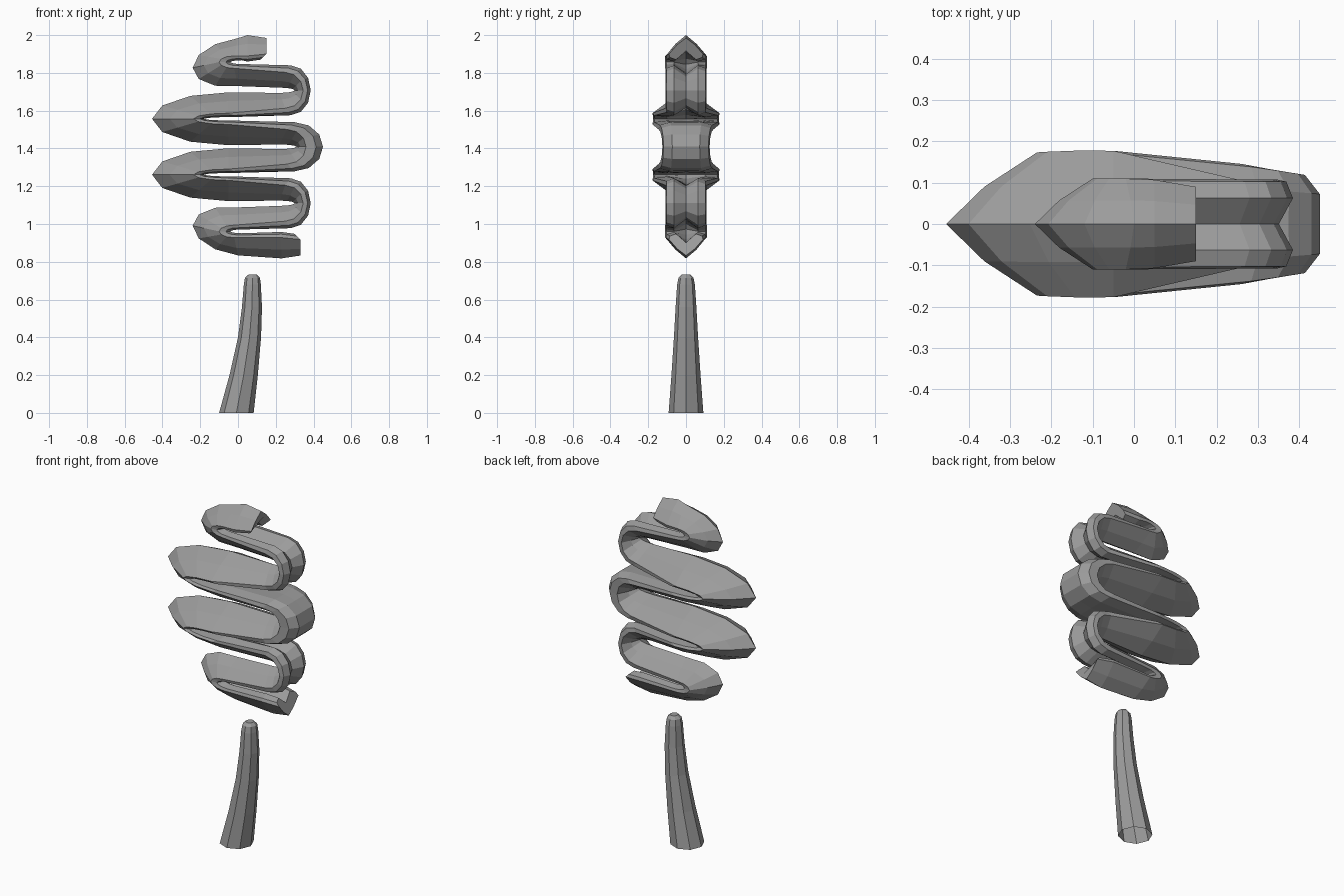
import bpy, bmesh, math
from mathutils import Vector

if "Cube" in bpy.data.objects:
    bpy.data.objects.remove(bpy.data.objects["Cube"])

MID = 1.409  # height of the middle bend, the foliage mirrors about it

grey = bpy.data.materials.new("dark_grey")
grey.diffuse_color = (0.33, 0.33, 0.33, 1)
grey.use_nodes = True
grey.node_tree.nodes["Principled BSDF"].inputs["Base Color"].default_value = grey.diffuse_color


def make_object(name, rings, cap_start=True):
    """Skin equal-length point rings into a mesh."""
    bm = bmesh.new()
    loops = [[bm.verts.new(p) for p in ring] for ring in rings]
    n = len(loops[0])
    for a, b in zip(loops, loops[1:]):
        for i in range(n):
            j = (i + 1) % n
            bm.faces.new((a[i], a[j], b[j], b[i]))
    if cap_start:
        bm.faces.new(loops[0])
    bm.faces.new(loops[-1])
    bmesh.ops.recalc_face_normals(bm, faces=bm.faces)
    mesh = bpy.data.meshes.new(name)
    bm.to_mesh(mesh)
    bm.free()
    mesh.materials.append(grey)
    obj = bpy.data.objects.new(name, mesh)
    bpy.context.collection.objects.link(obj)


def bend(zc, width, ridge, rim, lip, drop=0.0, steps=6):
    """Half-ellipse bend; each track is (start x, tip x, half height)."""
    stations = []
    for i in range(steps + 1):
        t = math.pi / 2 - math.pi * i / steps
        pts = [Vector((x0 + (x1 - x0) * math.cos(t), 0, zc + h * math.sin(t)))
               for x0, x1, h in (ridge, rim, lip)]
        pts[0].z -= drop * math.cos(t)
        # Wide bends narrow gently towards the right
        w = width or 0.178 - 0.25 * (pts[1].x + 0.1) ** 2
        stations.append((pts, w))
    return stations


def mirror(stations):
    return [([Vector((p.x, 0, 2 * MID - p.z)) for p in pts], w)
            for pts, w in reversed(stations)]


def end(x):
    """Cut end of the strip, at the top."""
    return [([Vector((x, 0, 1.985)), Vector((x, 0, 1.9)),
              Vector((x - 0.03, 0, 1.87))], 0.09),
            ([Vector((x - 0.1, 0, 2.0)), Vector((x - 0.1, 0, 1.89)),
              Vector((x - 0.1, 0, 1.86))], 0.107)]


def section(pts, w):
    """Chevron cross-section: ridge, belly, rim, lip and grooved inside."""
    r, m, e = pts
    away = abs((r.z + e.z) / 2 - MID)
    groove = 0.4 * min(1, max(0, (away - 0.06) / 0.2))
    side = [(r.lerp(m, 0.42), 0.52), (m, 1), (m.lerp(e, 0.6), 0.95), (e, 0.58)]
    y = Vector((0, w, 0))
    return ([r] + [p + y * k for p, k in side] + [e.lerp(r, groove)]
            + [p - y * k for p, k in reversed(side)])


# Winding foliage: upper bends, middle bend, mirrored lower bends
upper = (
    bend(1.857, 0.11, (0, -0.24, 0.127), (-0.02, -0.10, 0.033),
         (0.02, -0.04, 0.01), drop=0.03)
    + bend(1.708, 0.108, (0.22, 0.30, 0.014), (0.25, 0.345, 0.095),
           (0.28, 0.385, 0.132))
    + bend(1.557, None, (-0.05, -0.455, 0.14), (-0.05, -0.235, 0.03),
           (0.0, -0.18, 0.01)))
middle = bend(MID, None, (0.22, 0.31, 0.012), (0.26, 0.36, 0.092),
              (0.30, 0.45, 0.13))
path = end(0.15) + upper + middle + mirror(upper) + mirror(end(0.33))
make_object("winding_foliage", [section(*s) for s in path])

# Trunk: curved, tapered eight-sided stem, open at the bottom
# (height, left x, right x, depth radius)
trunk = [(0, -0.10, 0.083, 0.092), (0.2, -0.045, 0.105, 0.077),
         (0.4, 0.0, 0.122, 0.064), (0.56, 0.021, 0.127, 0.055),
         (0.68, 0.031, 0.121, 0.047), (0.715, 0.037, 0.116, 0.04),
         (0.732, 0.055, 0.10, 0.024)]
rings = []
for z, x0, x1, ry in trunk:
    angles = [i * math.pi / 4 for i in range(8)]
    rings.append([Vector(((x0 + x1) / 2 + (x1 - x0) / 2 * math.cos(a),
                          ry * math.sin(a), z)) for a in angles])
make_object("trunk", rings, cap_start=False)
